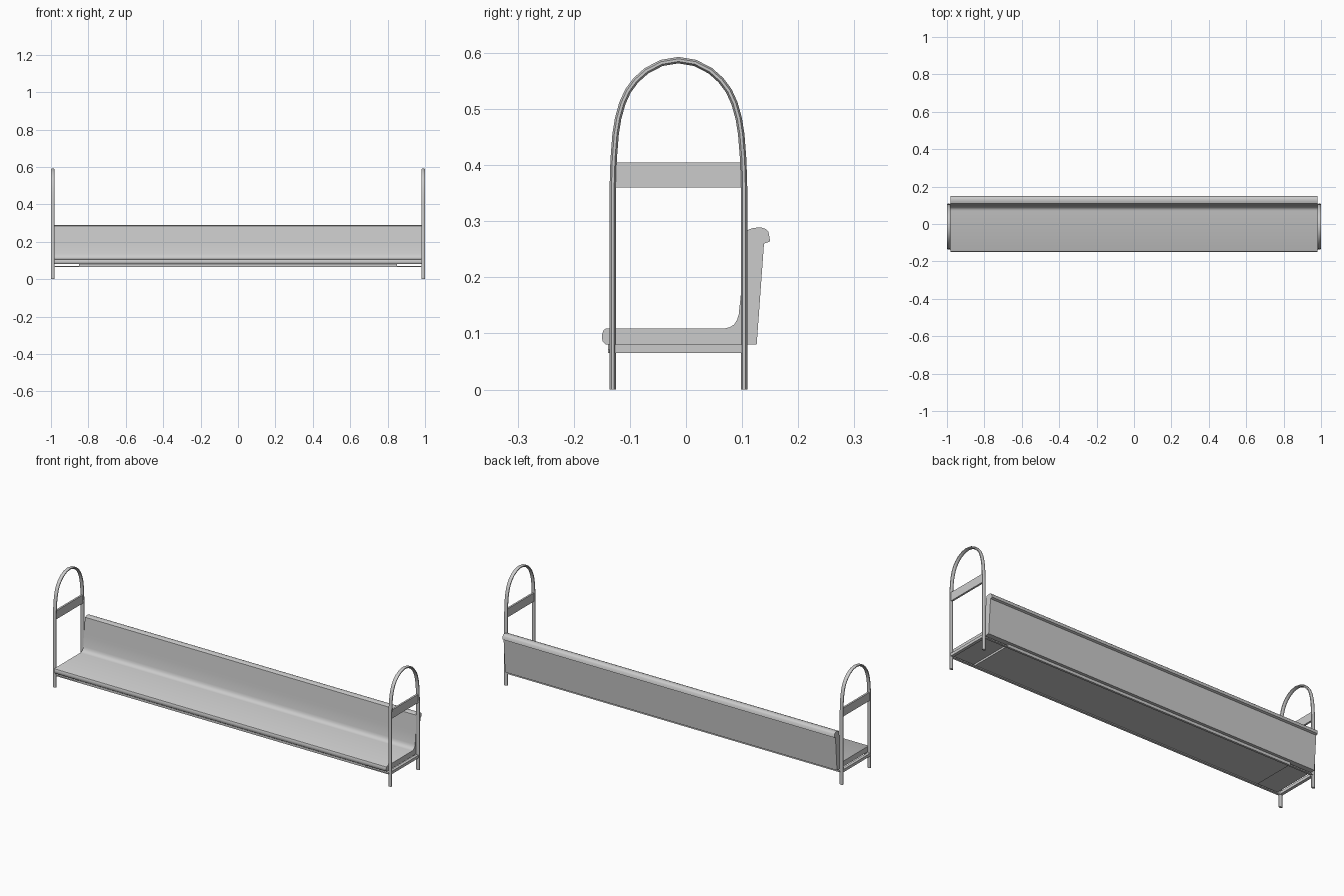
import bpy, bmesh, math
from mathutils import Vector

if "Cube" in bpy.data.objects:
    bpy.data.objects.remove(bpy.data.objects["Cube"])

CY = -0.0135  # y centre of the end frames


def finish(name, bm, smooth=None):
    bmesh.ops.recalc_face_normals(bm, faces=bm.faces)
    me = bpy.data.meshes.new(name)
    bm.to_mesh(me)
    bm.free()
    ob = bpy.data.objects.new(name, me)
    bpy.context.collection.objects.link(ob)
    if smooth:
        bpy.ops.object.select_all(action='DESELECT')
        ob.select_set(True)
        bpy.context.view_layer.objects.active = ob
        bpy.ops.object.shade_smooth_by_angle(angle=math.radians(smooth))
    return ob


def box(name, x, y, z):
    bm = bmesh.new()
    bmesh.ops.create_cube(bm, size=1)
    for v in bm.verts:
        v.co = [lo + (c + 0.5) * (hi - lo) for c, (lo, hi) in zip(v.co, (x, y, z))]
    return finish(name, bm)


def extrude_x(name, profile, half, smooth):
    bm = bmesh.new()
    a = [bm.verts.new((-half, y, z)) for y, z in profile]
    b = [bm.verts.new((half, y, z)) for y, z in profile]
    bm.faces.new(a)
    bm.faces.new(b[::-1])
    n = len(a)
    for i in range(n):
        j = (i + 1) % n
        bm.faces.new((a[i], b[i], b[j], a[j]))
    return finish(name, bm, smooth)


def hoop(name, x, path, rx, rn, sides=8):
    # sweep an oval section along a path lying in the y-z plane
    bm = bmesh.new()
    rings = []
    for i, (y, z) in enumerate(path):
        p, q = path[max(i - 1, 0)], path[min(i + 1, len(path) - 1)]
        t = Vector((q[0] - p[0], q[1] - p[1])).normalized()
        ring = []
        for k in range(sides):
            a = (k + 0.5) * 2 * math.pi / sides
            u, w = rx * math.cos(a), rn * math.sin(a)
            ring.append(bm.verts.new((x + u, y - t.y * w, z + t.x * w)))
        rings.append(ring)
    for r, s in zip(rings, rings[1:]):
        for k in range(sides):
            m = (k + 1) % sides
            bm.faces.new((r[k], r[m], s[m], s[k]))
    bm.faces.new(rings[0])
    bm.faces.new(rings[-1])
    return finish(name, bm, 40)


# seat and backrest in one continuous profile
seat = [(-0.143, 0.08), (-0.149, 0.086), (-0.150, 0.097), (-0.147, 0.106), (-0.142, 0.109),
        (0.07, 0.109), (0.079, 0.1115), (0.086, 0.116), (0.091, 0.124), (0.094, 0.134),
        (0.100, 0.19), (0.109, 0.284), (0.120, 0.288), (0.134, 0.289), (0.142, 0.286),
        (0.147, 0.281), (0.150, 0.264), (0.139, 0.26), (0.126, 0.08)]
extrude_x("seat_and_backrest", seat, 0.98, 40)

# support plate and long rails under the seat
box("support_plate", (-0.85, 0.85), (-0.139, 0.11), (0.070, 0.08))
box("front_rail", (-0.985, 0.985), (-0.139, -0.126), (0.065, 0.071))
box("back_rail", (-0.985, 0.985), (0.099, 0.11), (0.065, 0.071))

# arched end frames with armrest panel and lower crossbar
half = [(0.117, 0), (0.117, 0.36), (0.1155, 0.41), (0.112, 0.455), (0.1075, 0.483),
        (0.100, 0.510), (0.090, 0.532), (0.076, 0.551), (0.057, 0.568), (0.030, 0.582)]
path = ([(CY - y, z) for y, z in half] + [(CY, 0.587)]
        + [(CY + y, z) for y, z in reversed(half)])
for side, s in (("left", -1), ("right", 1)):
    x = s * 0.9907
    hoop(side + "_hoop_frame", x, path, 0.01, 0.0062)
    box(side + "_arm_panel", (x - 0.005, x + 0.005), (-0.128, 0.101), (0.36, 0.405))
    box(side + "_crossbar", (x - 0.009, x + 0.007), (-0.128, 0.101), (0.065, 0.08))
